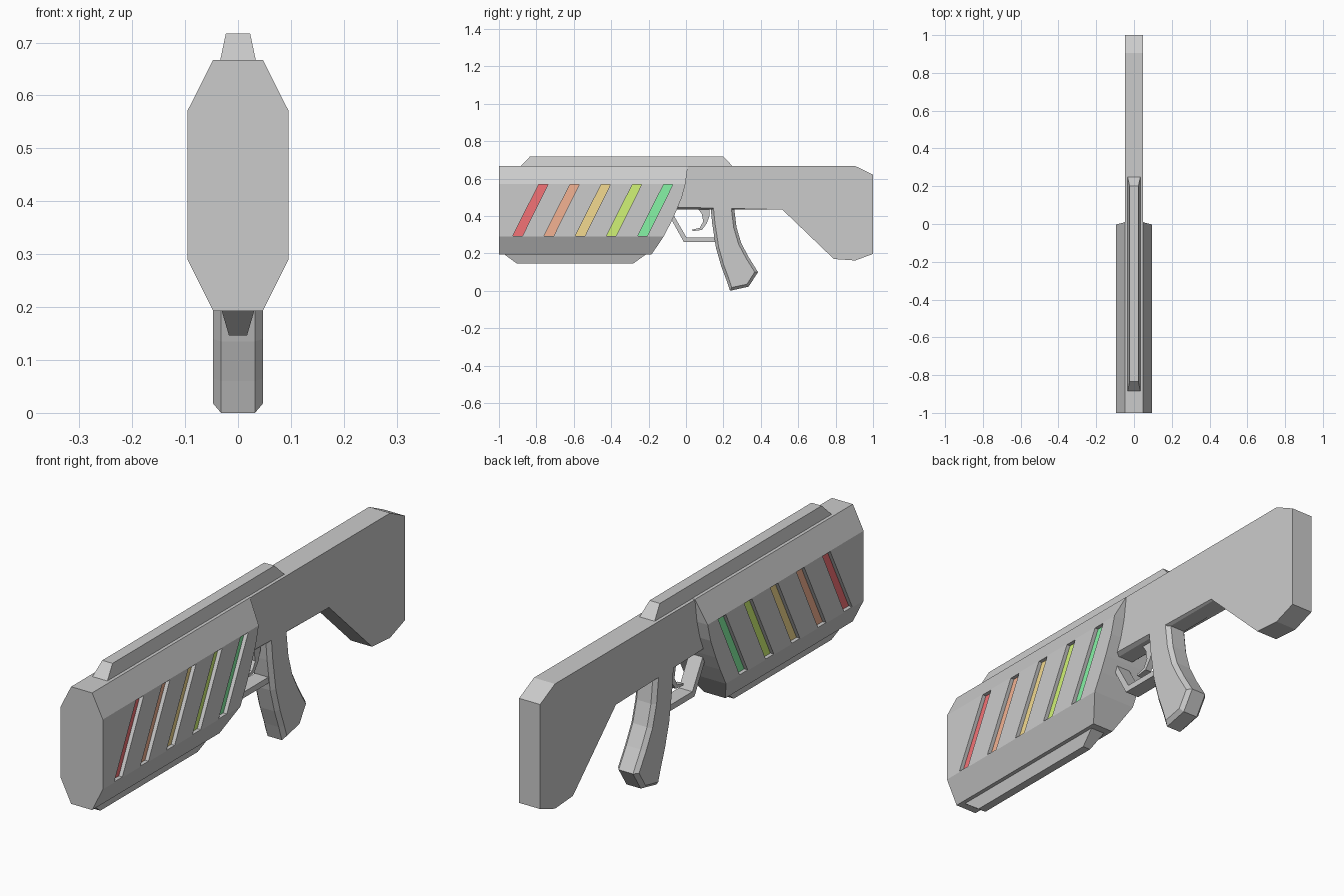
import bpy, bmesh

if "Cube" in bpy.data.objects:
    bpy.data.objects.remove(bpy.data.objects["Cube"])


def finish(name, bm, color=None):
    bmesh.ops.recalc_face_normals(bm, faces=bm.faces)
    me = bpy.data.meshes.new(name)
    bm.to_mesh(me)
    bm.free()
    ob = bpy.data.objects.new(name, me)
    bpy.context.collection.objects.link(ob)
    if color:
        mat = bpy.data.materials.new(name + "_colour")
        mat.diffuse_color = (*color, 1)
        mat.use_nodes = True
        mat.node_tree.nodes["Principled BSDF"].inputs["Base Color"].default_value = mat.diffuse_color
        me.materials.append(mat)
    return ob


def add_prism(bm, profile, x0, x1):
    """Extrude a (y, z) side profile from x0 to x1."""
    a = [bm.verts.new((x0, y, z)) for y, z in profile]
    b = [bm.verts.new((x1, y, z)) for y, z in profile]
    n = len(a)
    bm.faces.new(a)
    bm.faces.new(b[::-1])
    for i in range(n):
        j = (i + 1) % n
        bm.faces.new((a[i], b[i], b[j], a[j]))


def prism(name, profile, half, chamfer=0, pick=lambda e: True, color=None):
    bm = bmesh.new()
    add_prism(bm, profile, -half, half)
    bmesh.ops.recalc_face_normals(bm, faces=bm.faces)
    if chamfer:
        rim = [e for e in bm.edges
               if abs(e.verts[0].co.x - e.verts[1].co.x) < 1e-5 and pick(e)]
        bmesh.ops.bevel(bm, geom=rim, offset=chamfer, segments=1,
                        affect='EDGES', profile=0.5)
    return finish(name, bm, color)


def rail(name, base, tip):
    """Tapered bar between two rectangles given as (half_x, y0, y1, z)."""
    bm = bmesh.new()
    rings = [[bm.verts.new((sx * h, y, z)) for sx, y in
              ((-1, y0), (1, y0), (1, y1), (-1, y1))] for h, y0, y1, z in (base, tip)]
    bm.faces.new(rings[0])
    bm.faces.new(rings[1])
    for i in range(4):
        j = (i + 1) % 4
        bm.faces.new((rings[0][i], rings[0][j], rings[1][j], rings[1][i]))
    return finish(name, bm)


# Octagonal shroud with a curved rear end: rows of (z, half width, rear y)
rows = [(0.193, 0.047, -0.185), (0.289, 0.095, -0.12), (0.36, 0.095, -0.083),
        (0.42, 0.095, -0.055), (0.50, 0.095, -0.022), (0.572, 0.095, -0.003),
        (0.667, 0.047, 0.01)]
bm = bmesh.new()
rings = [[bm.verts.new(c) for c in ((h, -1, z), (h, y, z), (-h, y, z), (-h, -1, z))]
         for z, h, y in rows]
for lo, hi in zip(rings, rings[1:]):
    for i in range(4):
        j = (i + 1) % 4
        bm.faces.new((lo[i], lo[j], hi[j], hi[i]))
bm.faces.new(rings[0])
bm.faces.new(rings[-1])
shroud = finish("shroud", bm)

# Slanted slots in both sides, with a coloured strip at the bottom of each
colors = [(0.9, 0.17, 0.18), (0.9, 0.45, 0.29), (0.9, 0.7, 0.28),
          (0.64, 0.9, 0.18), (0.24, 0.9, 0.38)]
cut = bmesh.new()
for i, col in enumerate(colors):
    y = i * 0.167
    slot = [(-0.927 + y, 0.292), (-0.875 + y, 0.292),
            (-0.738 + y, 0.569), (-0.787 + y, 0.569)]
    for s in (-1, 1):
        add_prism(cut, slot, s * 0.078, s * 0.12)
    prism(f"colour_strip_{i + 1}", slot, 0.0795, color=col)
cutter = finish("slot_cutter", cut)
cutter.hide_render = True
cutter.hide_viewport = True
mod = shroud.modifiers.new("slots", 'BOOLEAN')
mod.operation = 'DIFFERENCE'
mod.solver = 'EXACT'
mod.object = cutter

# Top and bottom rails
rail("top_rail", (0.035, -0.89, 0.255, 0.66), (0.023, -0.835, 0.20, 0.717))
rail("bottom_rail", (0.032, -0.975, -0.21, 0.197), (0.017, -0.905, -0.282, 0.146))

# Receiver and shoulder stock, chamfered along the underside
prism("stock", [(-0.10, 0.666), (0.905, 0.667), (1, 0.62), (1, 0.197), (0.905, 0.162),
                (0.79, 0.17), (0.515, 0.434), (-0.10, 0.434)], 0.047, 0.014,
      lambda e: all(0.42 < v.co.z < 0.45 for v in e.verts))

# Curved grip with chamfered rims
prism("grip", [(0.13, 0.46), (0.14, 0.36), (0.16, 0.23), (0.187, 0.135), (0.215, 0.06),
               (0.235, 0.0), (0.335, 0.022), (0.385, 0.10), (0.335, 0.18), (0.295, 0.255),
               (0.27, 0.34), (0.255, 0.46)], 0.047, 0.015)

# Trigger guard and trigger
prism("trigger_guard", [(-0.10, 0.42), (-0.012, 0.262), (0.18, 0.262), (0.18, 0.286),
                        (0.002, 0.286), (-0.075, 0.42)], 0.03)
prism("trigger", [(0.055, 0.45), (0.085, 0.41), (0.092, 0.37), (0.073, 0.336),
                  (0.033, 0.327), (0.035, 0.319), (0.085, 0.325), (0.112, 0.362),
                  (0.125, 0.40), (0.125, 0.45)], 0.013)
